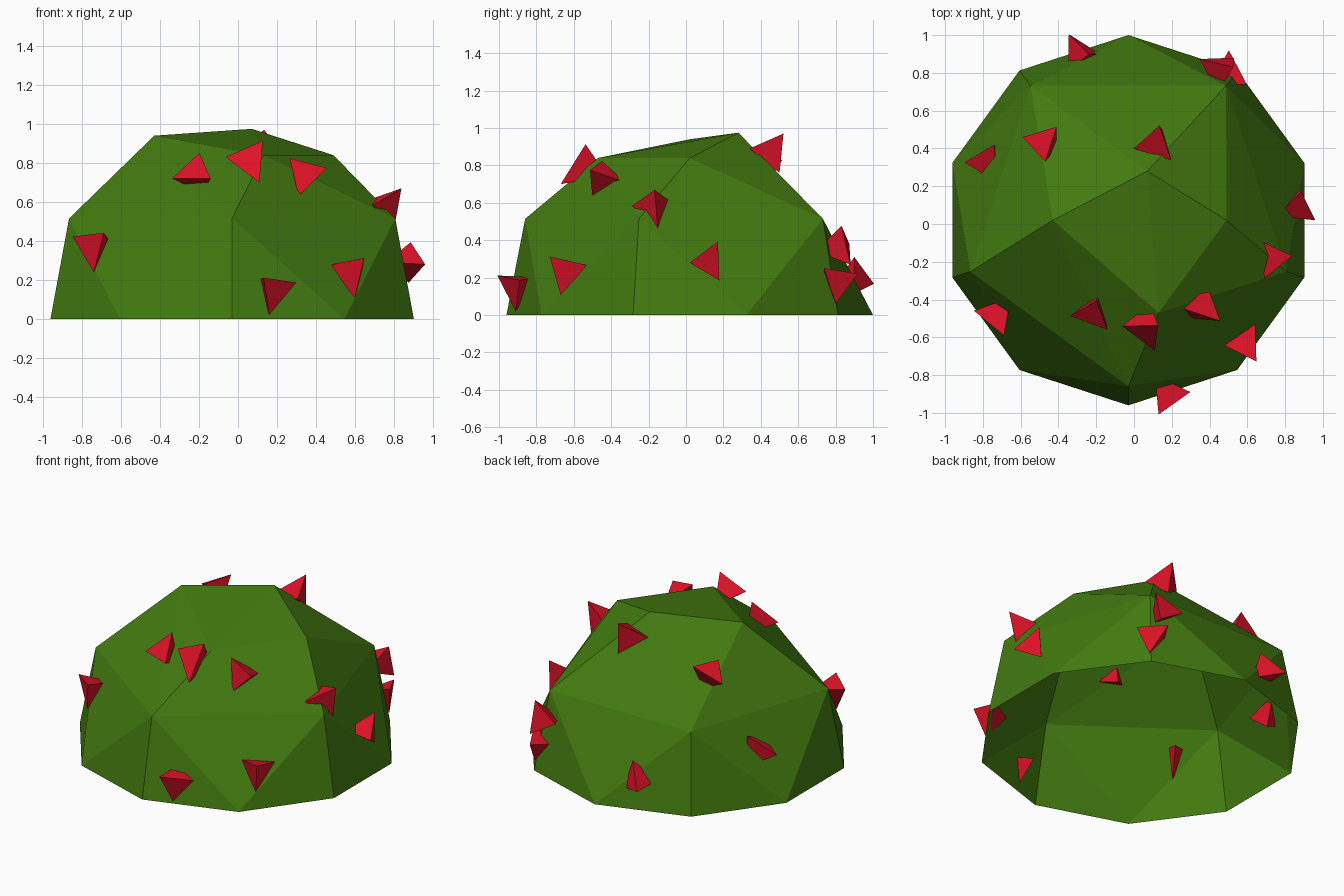
import bpy, bmesh, math
from mathutils import Vector

if "Cube" in bpy.data.objects:
    bpy.data.objects.remove(bpy.data.objects["Cube"])


def material(name, color):
    m = bpy.data.materials.new(name)
    m.diffuse_color = color
    m.use_nodes = True
    m.node_tree.nodes["Principled BSDF"].inputs["Base Color"].default_value = m.diffuse_color
    return m


def hull(name, points, mat, open_base=False):
    """Flat-faced convex solid around points, optionally open at z = 0."""
    bm = bmesh.new()
    for p in points:
        bm.verts.new(p)
    bmesh.ops.convex_hull(bm, input=bm.verts[:])
    if open_base:
        base = [f for f in bm.faces if all(v.co.z < 0.001 for v in f.verts)]
        bmesh.ops.delete(bm, geom=base, context='FACES')
    bmesh.ops.recalc_face_normals(bm, faces=bm.faces[:])
    me = bpy.data.meshes.new(name)
    bm.to_mesh(me)
    bm.free()
    me.materials.append(mat)
    ob = bpy.data.objects.new(name, me)
    bpy.context.collection.objects.link(ob)
    return ob


def ring(n, r, z):
    a0 = -math.pi / 2
    return [(-0.03 + r * math.cos(a0 + 2 * math.pi * i / n),
             0.02 + r * math.sin(a0 + 2 * math.pi * i / n), z) for i in range(n)]


def berry(i, centre, tip, azimuth, mat):
    """Tetrahedron: triangle around centre, one corner at tip."""
    c, t = Vector(centre), Vector(tip)
    axis = (t - c).normalized()
    a = math.radians(azimuth)
    u = Vector((math.cos(a), math.sin(a), 0))
    u = (u - axis * u.dot(axis)).normalized()
    w = axis.cross(u)
    tri = [c + 0.12 * (u * math.cos(k) + w * math.sin(k))
           for k in (0, 2 * math.pi / 3, 4 * math.pi / 3)]
    hull(f"berry_{i}", tri + [t], mat)


green = material("leaf_green", (0.055, 0.195, 0.005, 1))
red = material("berry_red", (0.72, 0.006, 0.02, 1))

# Faceted bush, open underneath
crown = [(-0.43, 0.02, 0.94), (0.07, 0.28, 0.975), (0.49, 0.02, 0.84), (0.13, -0.47, 0.84)]
hull("bush", ring(10, 0.98, 0) + ring(5, 0.88, 0.515) + crown, green, open_base=True)

# Berries: centre of triangle, tip, direction of one triangle corner
berries = [
    ((0.18, -0.90, 0.20), (0.16, -0.91, 0.02), -115),
    ((0.585, -0.63, 0.285), (0.60, -0.67, 0.11), -58),
    ((-0.73, -0.48, 0.42), (-0.74, -0.52, 0.24), 170),
    ((0.37, -0.43, 0.77), (0.31, -0.50, 0.63), 200),
    ((0.05, -0.50, 0.83), (0.11, -0.67, 0.70), 200),
    ((-0.24, -0.42, 0.74), (-0.14, -0.56, 0.72), 160),
    ((0.73, -0.18, 0.62), (0.80, -0.15, 0.46), -115),
    ((0.84, 0.13, 0.29), (0.96, 0.02, 0.28), 235),
    ((0.11, 0.42, 0.91), (0.15, 0.50, 0.76), -48),
    ((-0.47, 0.46, 0.74), (-0.47, 0.33, 0.82), 180),
    ((-0.78, 0.31, 0.28), (-0.74, 0.42, 0.42), 180),
    ((-0.29, 0.90, 0.15), (-0.24, 0.90, 0.31), 120),
    ((0.44, 0.80, 0.40), (0.53, 0.88, 0.27), 150),
    ((0.50, 0.80, 0.22), (0.55, 0.80, 0.06), -30),
]
for i, (c, t, az) in enumerate(berries, 1):
    berry(i, c, t, az, red)
